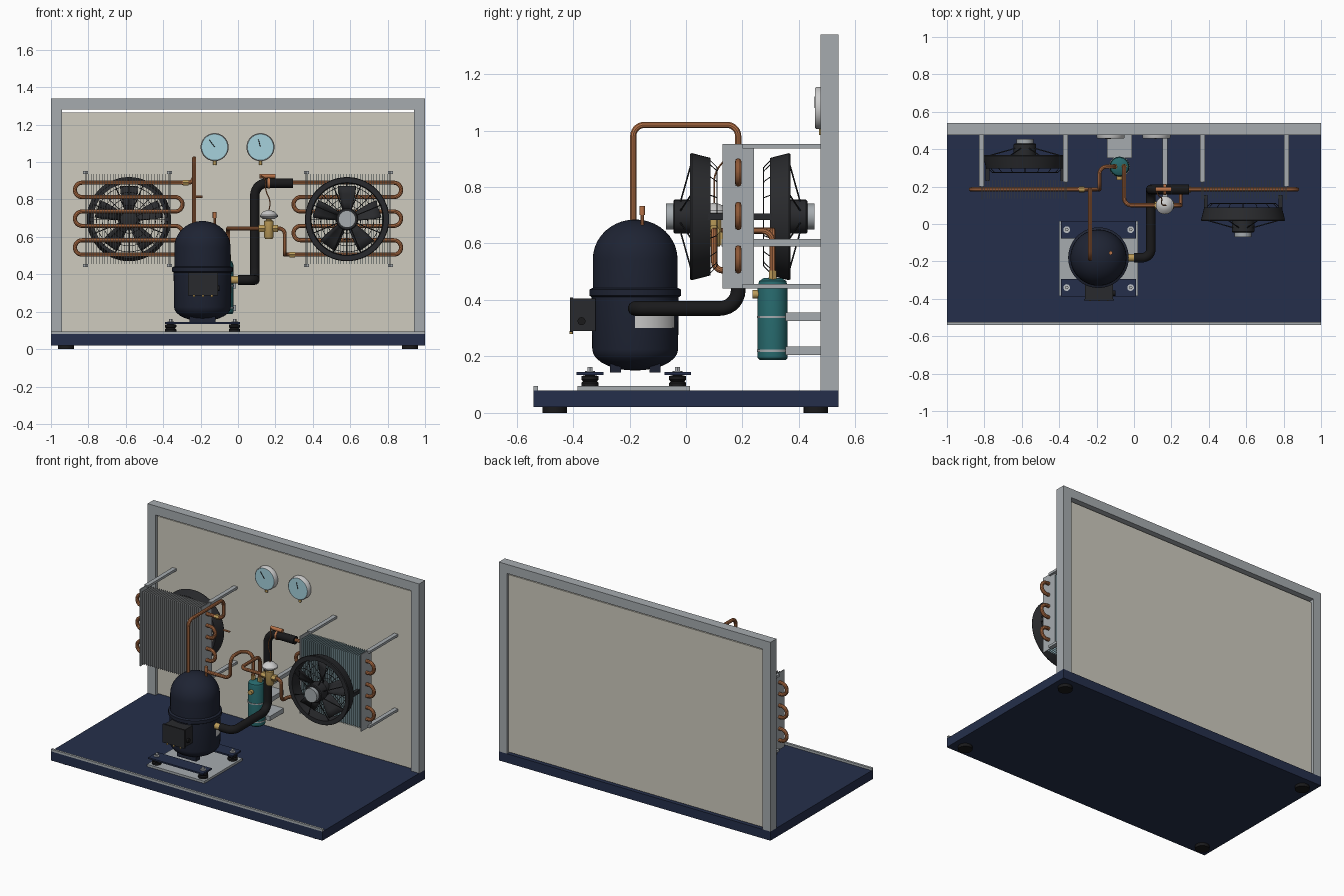
import bpy, bmesh, math
from mathutils import Vector

if "Cube" in bpy.data.objects:
    bpy.data.objects.remove(bpy.data.objects["Cube"])

def mat(name, *c):
    m = bpy.data.materials.new(name)
    m.diffuse_color = (*c, 1)
    m.use_nodes = True
    m.node_tree.nodes["Principled BSDF"].inputs["Base Color"].default_value = m.diffuse_color
    return m

NAVY = mat("navy_paint", .018, .028, .07)
SHELL = mat("compressor_paint", .013, .017, .033)
BLACK = mat("black_rubber", .01, .01, .011)
DARK = mat("fan_black", .022, .023, .026)
COPPER = mat("copper", .47, .17, .065)
BRASS = mat("brass", .5, .33, .1)
TEAL = mat("teal_paint", .02, .14, .15)
PANEL = mat("panel_cream", .62, .6, .52)
STEEL = mat("steel", .38, .41, .43)
FIN = mat("fin_aluminium", .5, .52, .54)
BLUEFIN = mat("fin_blue", .3, .45, .5)
WHITE = mat("white", .8, .8, .82)
GLASS = mat("gauge_face", .38, .64, .72)

def finish(name, me, m, smooth=True):
    if m: me.materials.append(m)
    if smooth:
        me.shade_smooth()
        me.set_sharp_from_angle(angle=math.radians(35))
    o = bpy.data.objects.new(name, me)
    bpy.context.collection.objects.link(o)
    return o

def boxes(name, items, m):
    """items: (x0, x1, y0, y1, z0, z1) extents, joined into one object"""
    bm = bmesh.new()
    for x0, x1, y0, y1, z0, z1 in items:
        vs = bmesh.ops.create_cube(bm, size=1)["verts"]
        for v in vs:
            v.co = ((x0+x1)/2 + v.co.x*(x1-x0), (y0+y1)/2 + v.co.y*(y1-y0), (z0+z1)/2 + v.co.z*(z1-z0))
    me = bpy.data.meshes.new(name)
    bm.to_mesh(me); bm.free()
    return finish(name, me, m, False)

def lathe(name, prof, pos, m, axis=(0, 0, 1), seg=40, a0=0, a1=360, closed=False):
    """revolve (radius, height) profile about an axis through pos"""
    q = Vector(axis).to_track_quat('Z', 'Y')
    full = a1 - a0 == 360
    bm = bmesh.new()
    cols = []
    for i in range(seg if full else seg + 1):
        a = math.radians(a0 + (a1-a0)*i/seg)
        cols.append([bm.verts.new(q @ Vector((r*math.cos(a), r*math.sin(a), h)) + Vector(pos)) for r, h in prof])
    n = len(prof)
    for i in range(seg):
        A, B = cols[i], cols[(i+1) % len(cols)]
        for j in range(n if closed else n-1):
            k = (j+1) % n
            bm.faces.new((A[j], B[j], B[k], A[k]))
    bmesh.ops.remove_doubles(bm, verts=bm.verts, dist=1e-5)
    bmesh.ops.recalc_face_normals(bm, faces=bm.faces)
    me = bpy.data.meshes.new(name)
    bm.to_mesh(me); bm.free()
    return finish(name, me, m)

def cyl(name, p, q, r, m, r2=None, seg=28):
    d = Vector(q) - Vector(p)
    return lathe(name, [(0, 0), (r, 0), (r2 or r, d.length), (0, d.length)], p, m, d, seg)

def fillet(pts, R):
    P = [Vector(p) for p in pts]
    out = [P[0]]
    for a, p, b in zip(P, P[1:], P[2:]):
        u, v = a-p, b-p
        t = min(R, u.length*.499, v.length*.499)
        u, v = u.normalized()*t, v.normalized()*t
        for i in range(8):
            th = i/7*math.pi/2
            out.append(p + u + v - v*math.cos(th) - u*math.sin(th))
    return out + [P[-1]]

def pipes(name, paths, r, m, R=.04, res=3, cyclic=False):
    c = bpy.data.curves.new(name, 'CURVE')
    c.dimensions, c.bevel_depth, c.bevel_resolution, c.use_fill_caps = '3D', r, res, True
    for path in paths:
        pts = path if cyclic else fillet(path, R)
        s = c.splines.new('POLY')
        s.points.add(len(pts)-1)
        for sp, p in zip(s.points, pts): sp.co = (*p, 1)
        s.use_cyclic_u = cyclic
    tmp = bpy.data.objects.new("tmp", c)
    bpy.context.collection.objects.link(tmp)
    me = bpy.data.meshes.new_from_object(tmp.evaluated_get(bpy.context.evaluated_depsgraph_get()))
    bpy.data.objects.remove(tmp)
    me.materials.clear()
    return finish(name, me, m)

# base, feet, front lip, back frame and panel
boxes("base", [(-1, 1, -.54, .54, .02, .08)], NAVY)
boxes("front_lip", [(-1, 1, -.54, -.525, .08, .095)], STEEL)
for x in (-.92, .92):
    for y in (-.465, .46):
        cyl("foot", (x, y, 0), (x, y, .02), .043, BLACK)
boxes("back_frame", [(-1, -.94, .477, .54, .08, 1.34), (.94, 1, .477, .54, .08, 1.34),
                     (-.94, .94, .477, .54, 1.28, 1.34)], STEEL)
boxes("back_panel", [(-.94, .94, .497, .522, .085, 1.265)], PANEL)

# pressure gauges
for i, x in enumerate((-.125, .12)):
    lathe("gauge_case", [(0, 0), (.07, 0), (.075, .006), (.075, .034), (.071, .04), (.068, .036), (0, .036)], (x, .497, 1.08), WHITE, (0, -1, 0))
    cyl("gauge_face", (x, .462, 1.08), (x, .458, 1.08), .07, GLASS)
    pipes("gauge_needle", [[(x, .457, 1.08), (x-.03+.02*i, .457, 1.12)]], .002, BLACK)
    cyl("gauge_stem", (x, .48, 1.008), (x, .48, .985), .009, BRASS)

# compressor on its mounting plate
CX, CY = -.19, -.18
dome = [(.15*math.cos(a), .545+.14*math.sin(a)) for a in [math.pi/2*i/10 for i in range(11)]]
dome[-1] = (0, .685)
bowl = [(.152*math.sin(a), .225-.075*math.cos(a)) for a in [math.pi/2*i/7 for i in range(8)]]
lathe("compressor_shell", bowl + [(.154, .41), (.162, .415), (.162, .437), (.15, .443)] + dome, (CX, CY, 0), SHELL, seg=56)
lathe("compressor_label", [(.1555, .3), (.1555, .36)], (CX, CY, 0), WHITE, seg=12, a0=180, a1=243)
boxes("terminal_box", [(-.262, -.112, -.405, -.32, .29, .405), (-.267, -.107, -.41, -.4, .286, .409)], DARK)
cyl("cable_gland", (-.115, -.37, .325), (-.1, -.37, .325), .014, BLACK)
for x in (-.235, -.187, -.14):
    cyl("terminal_screw", (x, -.407, .279), (x, -.407, .29), .006, BRASS)
boxes("mount_plate", [(-.4, .022, -.385, .015, .08, .095)], STEEL)
for y in (-.34, -.03):
    boxes("mount_bar", [(-.39, .012, y-.047, y+.047, .134, .144)], NAVY)
    for x in (-.36, -.018):
        lathe("rubber_mount", [(0, .095), (.03, .095), (.03, .106), (.024, .112), (.03, .118), (.03, .13), (.016, .134), (0, .134)], (x, y, 0), BLACK)
        cyl("mount_washer", (x, y, .144), (x, y, .148), .018, FIN)
        cyl("mount_bolt", (x, y, .148), (x, y, .162), .01, FIN, seg=6)
boxes("shell_leg", [(CX-.07, CX+.07, y-.02, y+.02, .143, .19) for y in (-.25, -.11)], SHELL)

# finned coils, mirrored left and right
rows = [.89 - .077*i for i in range(6)]
def coil(s, label, fm):
    X = lambda a, b: (min(s*a, s*b), max(s*a, s*b))
    boxes(label+"_fins", [(*X(.372+.0147*i, .3745+.0147*i), .136, .236, .455, .937) for i in range(30)], fm)
    boxes(label+"_end_plates", [(*X(x, x+.006), .13, .24, .44, .953) for x in (.36, .81)], STEEL)
    path = []
    for i, z in enumerate(rows):
        ends = [.285, .872] if i % 2 == 0 else [.872, .297]
        if i: ends[0] = path[-1][0]*s
        if i == 5: ends[1] = .27
        elif i and i % 2: ends[1] = .297
        path += [(s*x, .185, z) for x in ends]
    pipes(label+"_tubes", [path], .0115, COPPER, .0385)
    boxes(label+"_brackets", [(*X(x, x+.028), .2 if k else .225, .497, z, z+.016) for k, x in enumerate((.352, .802))
                              for z in (.44, .937)], STEEL)
coil(-1, "condenser", FIN)
coil(1, "evaporator", BLUEFIN)

# fans: d is the depth measured from the outer rim towards the coil
def fan(cx, y0, s, label):
    c, ax, Z = (cx, y0, .695), (0, s, 0), .695
    P = lambda r, a, d: (cx + r*math.cos(a), y0 + s*d, Z + r*math.sin(a))
    lathe(label+"_ring", [(.222, 0), (.225, .006), (.208, .072), (.19, .072), (.195, 0)], c, DARK, ax, 56, closed=True)
    lathe(label+"_motor", [(0, -.06), (.055, -.06), (.06, -.055), (.06, .008), (0, .008)], c, DARK, ax)
    cyl(label+"_motor_cap", (cx, y0-s*.058, Z), (cx, y0-s*.085, Z), .046, STEEL)
    lathe(label+"_hub", [(0, .005), (.05, .005), (.05, .06), (.04, .066), (0, .066)], c, DARK, ax)
    bm = bmesh.new()
    for k in range(5):
        a = math.pi/2 + 2*math.pi*k/5
        er, et = Vector((math.cos(a), 0, math.sin(a))), Vector((-math.sin(a), 0, math.cos(a)))
        g = []
        for r, w, tw in ((.045, .028, .75), (.09, .04, .62), (.135, .049, .5), (.178, .052, .42)):
            g.append([bm.verts.new(Vector((cx, y0+s*.036, Z)) + er*r + et*(w*t*math.cos(tw)) +
                      Vector((0, w*t*math.sin(tw) + .006*(1-t*t), 0))) for t in (-1, -.5, 0, .5, 1)])
        for A, B in zip(g, g[1:]):
            for j in range(4): bm.faces.new((A[j], A[j+1], B[j+1], B[j]))
    me = bpy.data.meshes.new(label+"_blades")
    bm.to_mesh(me); bm.free()
    md = finish(label+"_blades", me, DARK).modifiers.new("thickness", 'SOLIDIFY')
    md.thickness, md.offset = .005, 0
    pipes(label+"_guard_rings", [[P(r, 2*math.pi*i/40, .095) for i in range(40)] for r in (.045, .075, .11, .143, .175)],
          .0018, DARK, res=1, cyclic=True)
    pipes(label+"_guard_spokes", [[P(.045, a, .095), P(.175, a, .095), P(.2, a, .07)]
          for a in [math.pi*i/8 for i in range(16)]], .0018, DARK, .005, 1)
    pipes(label+"_struts", [[P(.205, a, .004), P(.055, a, -.035)] for a in [math.pi*(i+.5)/4 for i in range(8)]], .003, DARK, res=1)
    boxes(label+"_mounts", [(cx+sx*.2-.01, cx+sx*.2+.01, *sorted((y0+s*.05, y0+s*.14)), Z-.012, Z+.012) for sx in (-1, 1)], DARK)
fan(-.583, .37, -1, "condenser_fan")
fan(.583, .015, 1, "evaporator_fan")

# discharge line and service stubs
pipes("discharge_line", [[(-.235, -.187, .62), (-.235, -.187, 1.02), (-.235, .185, 1.02), (-.235, .185, .89), (-.3, .185, .89)]], .0115, COPPER)
pipes("discharge_valve_stub", [[(-.235, .185, .815), (-.19, .185, .815)]], .006, COPPER)
cyl("condenser_inlet_fitting", (-.265, .185, .89), (-.295, .185, .89), .016, BRASS, seg=6)
pipes("process_stub", [[(-.125, -.155, .62), (-.125, -.155, .71)]], .007, COPPER)
cyl("process_cap", (-.125, -.155, .7), (-.125, -.155, .732), .01, COPPER)

# liquid receiver and its clamps
RX, RY = -.078, .307
lathe("receiver", [(0, .187), (.046, .187), (.053, .195), (.053, .45), (.048, .467), (.033, .477), (0, .48)], (RX, RY, 0), TEAL)
cyl("receiver_port", (RX, RY-.05, .42), (RX, RY-.072, .42), .015, BRASS)
for z in (.22, .34):
    lathe("receiver_clamp", [(.052, -.004), (.056, -.004), (.056, .004), (.052, .004)], (RX, RY, z), STEEL, closed=True)
    boxes("receiver_bracket", [(-.145, -.012, RY+.045, .497, z-.015, z+.015)], STEEL)
for x in (-.103, -.053):
    cyl("receiver_fitting", (x, RY, .468), (x, RY, .505), .016, BRASS, seg=6)

# liquid lines to the expansion valve and evaporator
pipes("condenser_outlet_line", [[(-.27, .185, .505), (-.185, .185, .505), (-.185, .185, .645), (-.185, RY, .645), (-.103, RY, .645), (-.103, RY, .48)]], .011, COPPER)
pipes("liquid_line", [[(-.053, RY, .48), (-.053, RY, .645), (-.053, .1, .645), (.14, .1, .645)]], .011, COPPER)
pipes("valve_outlet_line", [[(.18, .1, .645), (.25, .1, .645), (.25, .1, .505), (.25, .185, .505), (.37, .185, .505)]], .011, COPPER, .03)
cyl("evaporator_inlet_fitting", (.275, .185, .505), (.305, .185, .505), .016, BRASS, seg=6)
boxes("valve_bracket", [(.152, .18, .125, .497, .59, .616)], STEEL)
lathe("valve_body", [(0, .59), (.02, .59), (.026, .6), (.026, .685), (.014, .69), (.014, .705), (0, .705)], (.165, .1, 0), BRASS)
for x0, x1 in ((.11, .145), (.185, .215)):
    cyl("valve_nut", (x0, .1, .645), (x1, .1, .645), .021, BRASS, seg=6)
boxes("valve_back_block", [(.15, .18, .1, .13, .595, .64)], BRASS)
lathe("valve_head", [(0, .695), (.03, .695), (.048, .708), (.048, .716), (.03, .735), (.012, .742), (0, .743)], (.165, .1, 0), WHITE)

# insulated suction line with sensing bulb
pipes("suction_line", [[(.295, .185, .888), (.09, .185, .888), (.09, .185, .37), (.09, -.18, .37), (0, -.18, .37)]], .026, BLACK, .065, 5)
cyl("suction_fitting", (-.05, -.18, .37), (.005, -.18, .37), .02, BRASS)
cyl("sensing_bulb", (.115, .185, .925), (.2, .185, .925), .012, COPPER)
lathe("bulb_clamp", [(.027, -.006), (.03, -.006), (.03, .006), (.027, .006)], (.165, .185, .888), COPPER, (1, 0, 0), closed=True)
pipes("capillary", [[(.165, .1, .74), (.175, .1, .79), (.145, .1, .85), (.15, .14, .9), (.13, .15, .925), (.118, .185, .925)]], .003, COPPER, .03, 2)
